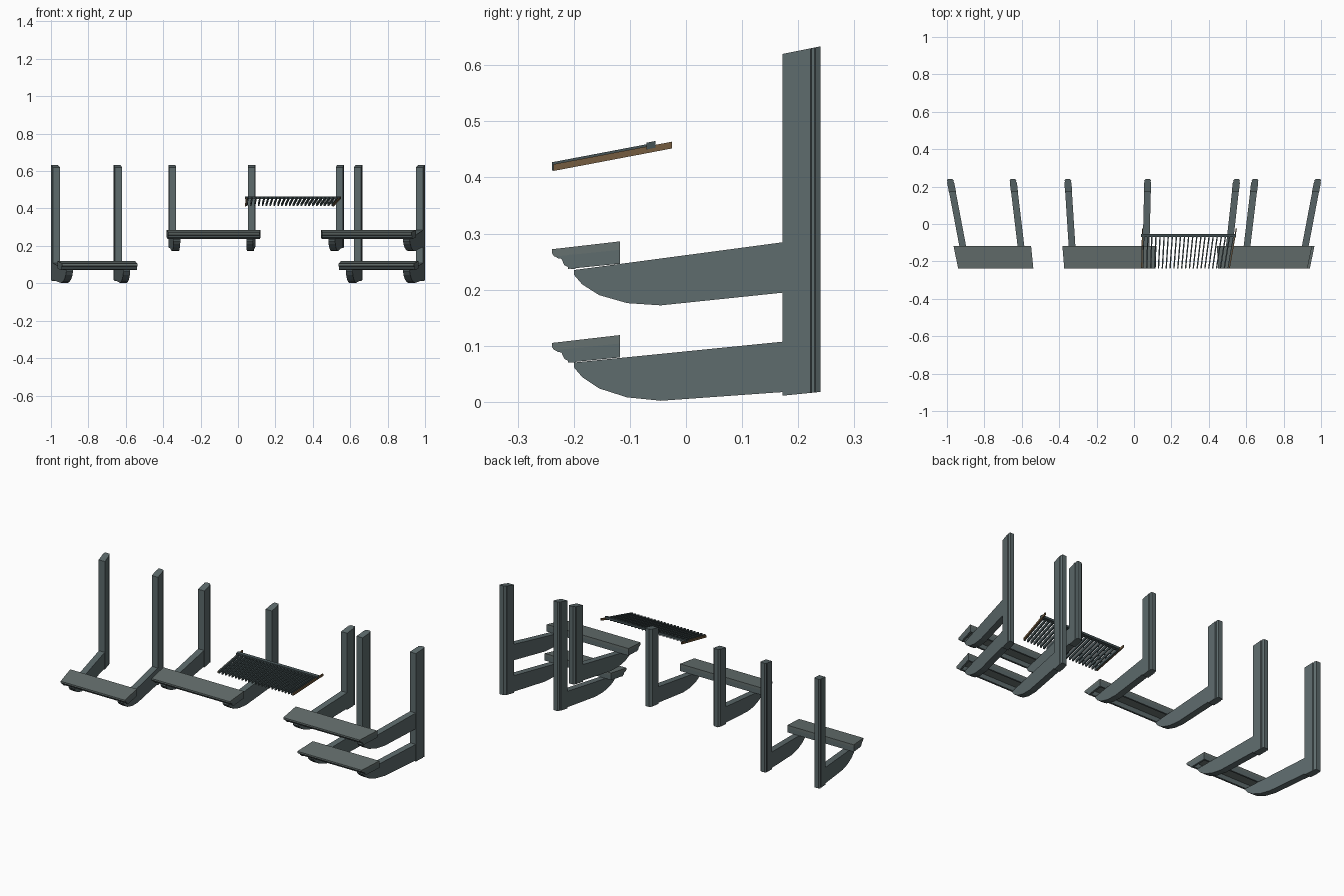
import bpy, bmesh

if "Cube" in bpy.data.objects:
    bpy.data.objects.remove(bpy.data.objects["Cube"])


def mat(name, col):
    m = bpy.data.materials.new(name)
    m.diffuse_color = (*col, 1)
    m.use_nodes = True
    m.node_tree.nodes["Principled BSDF"].inputs["Base Color"].default_value = m.diffuse_color
    return m


STEEL = mat("slate", (0.11, 0.145, 0.15))
TOP = mat("worn_slate", (0.13, 0.16, 0.155))
DARK = mat("dark_slate", (0.06, 0.085, 0.09))
WOOD = mat("brown", (0.17, 0.105, 0.05))


def loft(name, a, b, m):
    """Closed solid between two matching rings of points."""
    bm = bmesh.new()
    va = [bm.verts.new(p) for p in a]
    vb = [bm.verts.new(p) for p in b]
    n = len(a)
    bm.faces.new(va)
    bm.faces.new(vb[::-1])
    for i in range(n):
        j = (i + 1) % n
        bm.faces.new((va[i], vb[i], vb[j], va[j]))
    bmesh.ops.recalc_face_normals(bm, faces=bm.faces)
    me = bpy.data.meshes.new(name)
    bm.to_mesh(me)
    bm.free()
    me.materials.append(m)
    ob = bpy.data.objects.new(name, me)
    bpy.context.collection.objects.link(ob)
    return ob


def prism(name, prof, left, right, m):
    """Side profile (y, z) spread in x between two slanted lines x = f(y)."""
    return loft(name, [(left(y), y, z) for y, z in prof],
                [(right(y), y, z) for y, z in prof], m)


# post plan section: rounded back, shallow grooves on the sides
PLAN = [(-.019, .172), (.019, .172), (.019, .222), (.016, .224), (.016, .229),
        (.019, .231), (.012, .24), (-.012, .24), (-.019, .231), (-.016, .229),
        (-.016, .224), (-.019, .222)]


def post(name, x, k, z0):
    pts = [(x + u + k * (y - .22), y) for u, y in PLAN]
    loft(name, [(px, y, z0 + .1 * (y - .172)) for px, y in pts],
         [(px, y, .62 + .2 * (y - .172)) for px, y in pts], STEEL)


# arm profile: straight top, curved belly toward the front
ARM = [(.18, .108), (.18, .018), (-.045, .002), (-.105, .008), (-.155, .024),
       (-.185, .044), (-.2, .062), (-.2, .07)]


def arm(name, x, k, upper):
    prof = [(y, z + (.17 + .033 * (y + .045) if upper else 0)) for y, z in ARM]
    prism(name, prof, lambda y: x - .018 + k * (y - .22),
          lambda y: x + .018 + k * (y - .22), STEEL)


# name, x at back, sideways slope, post bottom, arm levels
SUPPORTS = [("outer_left", -.98, -.19, .011, [0]),
            ("inner_left", -.645, -.12, .011, [0]),
            ("middle_left", -.353, -.064, .188, [1]),
            ("middle", .073, .025, .188, [1]),
            ("middle_right", .547, .11, .188, [1]),
            ("inner_right", .645, .12, .011, [0]),
            ("outer_right", .98, .19, .011, [0, 1])]
for n, x, k, z0, levels in SUPPORTS:
    post(n + "_post", x, k, z0)
    for lv in levels:
        arm(n + ("_upper_arm" if lv else "_arm"), x, k, lv)


def line(front, back):
    """x along a slanted bench end, from y = -.238 to y = -.118."""
    return lambda y: front + (back - front) * (y + .238) / .12


def bench(name, l, r, dz):
    """Bench plank: hollow below, stepped front lip, walls at back and ends."""
    left, right = line(*l), line(*r)

    def part(suffix, prof, a, b, m):
        prism(name + suffix, [(y, z + dz) for y, z in prof], a, b, m)
    part("_top", [(-.239, .105), (-.118, .119), (-.118, .104), (-.235, .092),
                  (-.239, .098)], left, right, TOP)
    part("_front_lip", [(-.235, .093), (-.228, .089), (-.222, .088), (-.217, .077),
                        (-.205, .07), (-.197, .07), (-.197, .097)],
         left, right, STEEL)
    part("_back_wall", [(-.118, .105), (-.118, .079), (-.127, .079), (-.127, .104)],
         left, right, STEEL)
    end = [(-.21, .096), (-.21, .07), (-.12, .079), (-.12, .105)]
    part("_left_end", end, left, lambda y: left(y) + .01, STEEL)
    part("_right_end", end, lambda y: right(y) - .01, right, STEEL)


bench("left_bench", (-.94, -.965), (-.538, -.55), 0)
bench("right_bench", (.538, .55), (.94, .965), 0)
bench("middle_bench", (-.373, -.383), (.116, .12), .167)
bench("upper_right_bench", (.45, .443), (.927, .952), .167)

# slatted tray: thin slats that fan out slightly, back bar and brown end pieces
N = 23


def tray_z(y):
    return .411 + (y + .239) * .19


def strip(name, y0, y1, f, b, w, lo, hi, m):
    k = (b - f) / .18
    prism(name, [(y0, tray_z(y0) + lo), (y1, tray_z(y1) + lo),
                 (y1, tray_z(y1) + hi), (y0, tray_z(y0) + hi)],
          lambda y: f + k * (y + .239) - w, lambda y: f + k * (y + .239) + w, m)


for i in range(N):
    t = i / (N - 1)
    strip("tray_slat", -.239, -.058, .048 + .455 * t, .052 + .482 * t,
          .0035, .001, .016, DARK)
strip("tray_left_end", -.236, -.025, .041, .045, .003, 0, .012, WOOD)
strip("tray_right_end", -.236, -.025, .509, .541, .003, 0, .012, WOOD)
prism("tray_back_bar", [(-.07, .45), (-.054, .453), (-.054, .465), (-.07, .462)],
      lambda y: .038, lambda y: .545, DARK)
